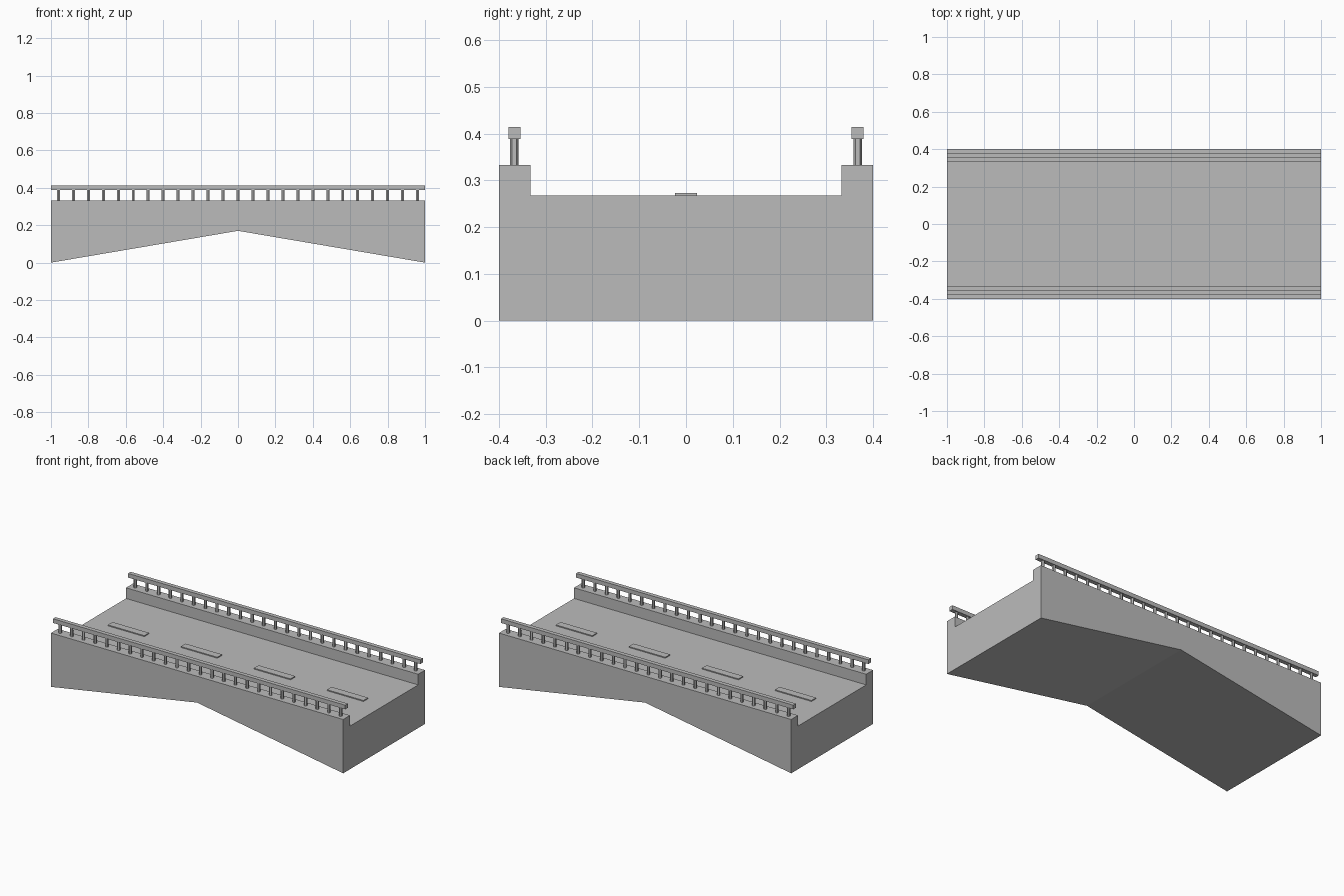
import bpy
import bmesh
from mathutils import Matrix

default = bpy.data.objects.get("Cube")
if default:
    bpy.data.objects.remove(default, do_unlink=True)

concrete = bpy.data.materials.new("concrete_grey")
concrete.use_nodes = True
GREY = (0.5, 0.5, 0.5, 1)
concrete.diffuse_color = GREY
concrete.node_tree.nodes["Principled BSDF"].inputs["Base Color"].default_value = GREY

HALF_LENGTH = 1.0
HALF_WIDTH = 0.4
ROAD_Z = 0.267
CURB_Z = 0.333
RAIL_Z = 0.388
RAIL_Y = 0.367


def finish(name, bm):
    bmesh.ops.recalc_face_normals(bm, faces=bm.faces)
    mesh = bpy.data.meshes.new(name)
    bm.to_mesh(mesh)
    bm.free()
    mesh.materials.append(concrete)
    obj = bpy.data.objects.new(name, mesh)
    bpy.context.collection.objects.link(obj)
    return obj


def box(name, centre, size):
    bm = bmesh.new()
    bmesh.ops.create_cube(bm, size=1, matrix=Matrix.Translation(centre) @ Matrix.Diagonal((*size, 1)))
    return finish(name, bm)


# Bridge body: curbed cross-section swept over three stations, underside peaking mid-span
def bridge_body():
    bm = bmesh.new()
    curb_y = 0.333
    rings = []
    for x, base in ((-HALF_LENGTH, 0), (0, 0.17), (HALF_LENGTH, 0)):
        section = [(-HALF_WIDTH, base), (HALF_WIDTH, base), (HALF_WIDTH, CURB_Z), (curb_y, CURB_Z),
                   (curb_y, ROAD_Z), (-curb_y, ROAD_Z), (-curb_y, CURB_Z), (-HALF_WIDTH, CURB_Z)]
        rings.append([bm.verts.new((x, y, z)) for y, z in section])
    for a, b in zip(rings, rings[1:]):
        for i in range(len(a)):
            j = (i + 1) % len(a)
            bm.faces.new((a[i], a[j], b[j], b[i]))
    bm.faces.new(rings[0])
    bm.faces.new(rings[-1])
    # Merge the flat sides and top back into single faces
    bmesh.ops.recalc_face_normals(bm, faces=bm.faces)
    bmesh.ops.dissolve_limit(bm, angle_limit=0.01, verts=bm.verts, edges=bm.edges)
    return finish("bridge_body", bm)


# Row of slim hexagonal balusters under one rail
def baluster_row(name, y):
    bm = bmesh.new()
    height = RAIL_Z - CURB_Z
    for i in range(25):
        place = Matrix.Translation((-0.96 + 0.08 * i, y, CURB_Z + height / 2))
        bmesh.ops.create_cone(bm, cap_ends=True, segments=6, radius1=0.0092,
                              radius2=0.0092, depth=height, matrix=place)
    return finish(name, bm)


bridge_body()

# Railings along both edges
for side, sign in (("front", -1), ("back", 1)):
    baluster_row(side + "_balusters", sign * RAIL_Y)
    box(side + "_handrail", (0, sign * RAIL_Y, RAIL_Z + 0.0128), (2 * HALF_LENGTH, 0.026, 0.0256))

# Raised lane dashes down the centre of the road
for i in range(4):
    box(f"lane_dash_{i + 1}", (-0.75 + 0.5 * i, 0, ROAD_Z + 0.003), (0.25, 0.046, 0.006))
